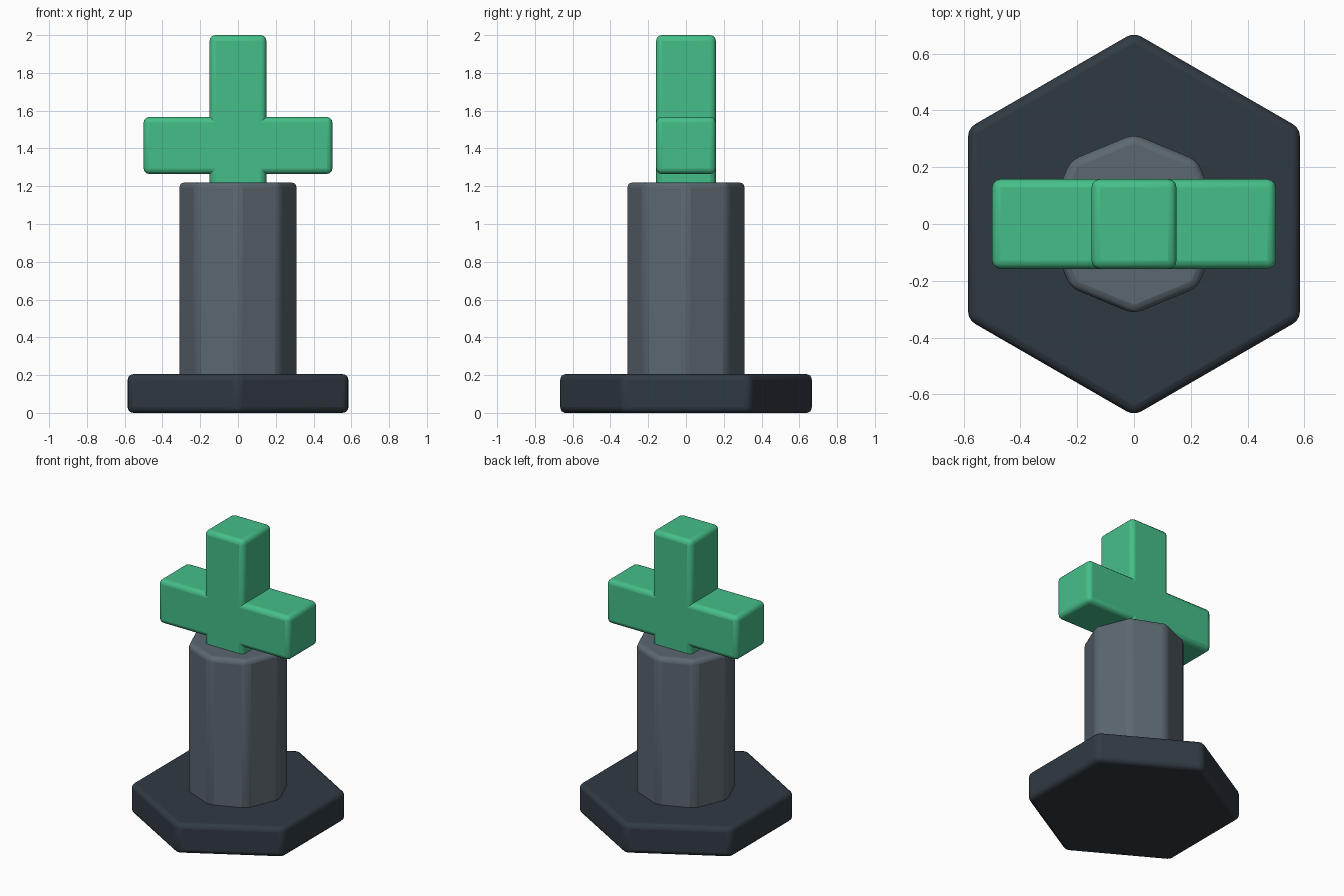
import bpy

if "Cube" in bpy.data.objects:
    bpy.data.objects.remove(bpy.data.objects["Cube"])


def material(name, rgb):
    mat = bpy.data.materials.new(name)
    mat.diffuse_color = (*rgb, 1.0)
    mat.use_nodes = True
    mat.node_tree.nodes["Principled BSDF"].inputs["Base Color"].default_value = mat.diffuse_color
    return mat


def finish(name, mat, bevel):
    """Name the active object, round its edges and smooth the shading."""
    obj = bpy.context.object
    obj.name = name
    obj.data.materials.append(mat)
    bpy.ops.object.transform_apply(location=False, rotation=False, scale=True)
    mod = obj.modifiers.new("Rounded edges", 'BEVEL')
    mod.width = bevel
    mod.segments = 3
    mod.limit_method = 'ANGLE'
    bpy.ops.object.shade_smooth_by_angle()
    return obj


def prism(name, sides, radius, z0, z1, mat, bevel=0.03):
    bpy.ops.mesh.primitive_cylinder_add(
        vertices=sides, radius=radius, depth=z1 - z0, location=(0, 0, (z0 + z1) / 2))
    return finish(name, mat, bevel)


def box(name, size, z0, z1, mat, bevel=0.03):
    bpy.ops.mesh.primitive_cube_add(size=1, location=(0, 0, (z0 + z1) / 2))
    bpy.context.object.scale = (size[0], size[1], z1 - z0)
    return finish(name, mat, bevel)


dark = material("dark slate", (0.03, 0.042, 0.055))
grey = material("slate grey", (0.105, 0.135, 0.16))
green = material("green", (0.06, 0.52, 0.25))

# Hexagonal foot and octagonal column
prism("base", 6, 0.675, 0.0, 0.205, dark)
prism("column", 8, 0.317, 0.15, 1.22, grey)

# Cross on top of the column
box("cross_upright", (0.30, 0.316), 1.17, 2.0, green)
box("cross_arm", (1.0, 0.316), 1.265, 1.567, green)
